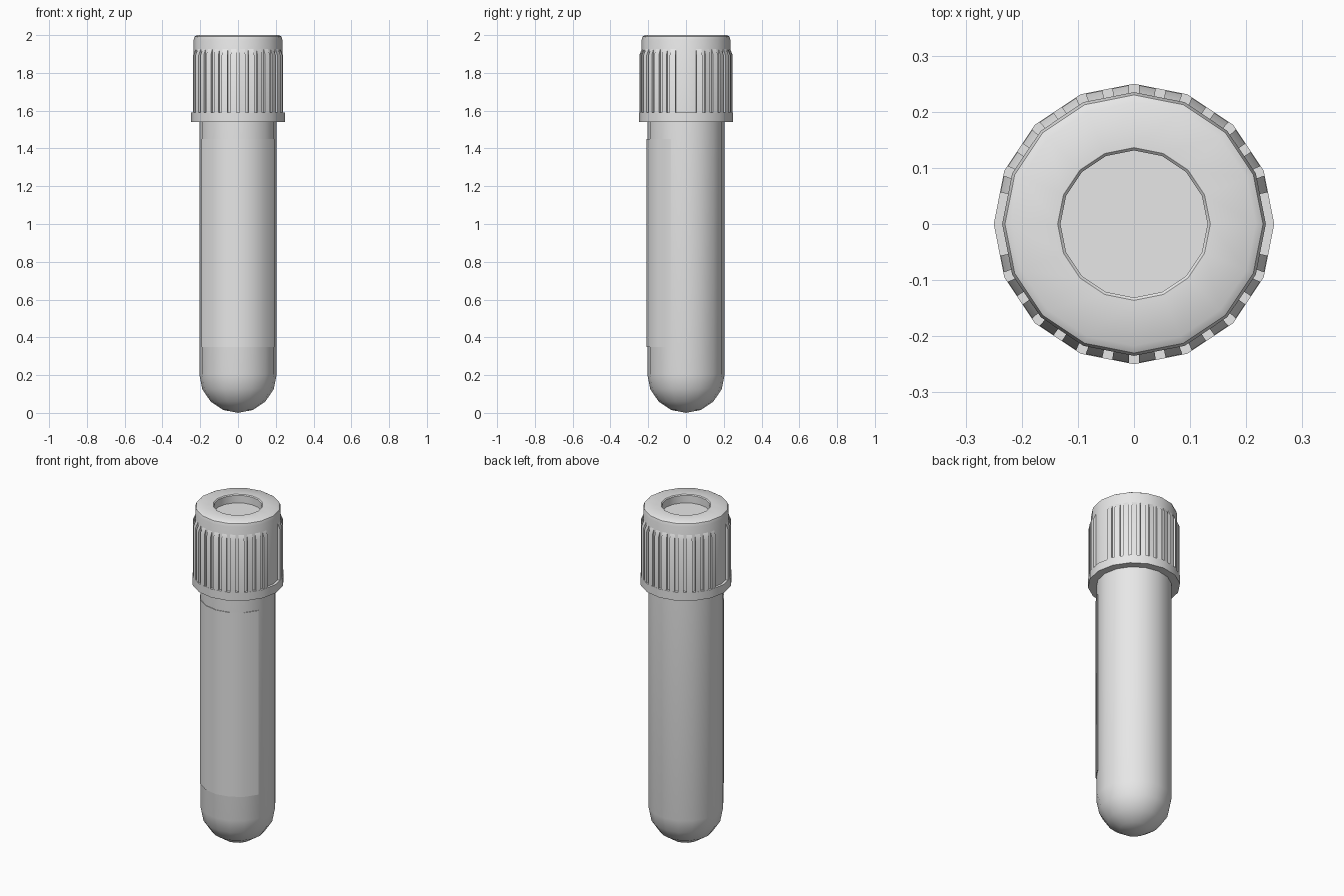
import bpy, bmesh, math
from math import sin, cos, radians

cube = bpy.data.objects.get("Cube")
if cube:
    bpy.data.objects.remove(cube, do_unlink=True)

SIDES = 16
STEP = 360 / SIDES

grey = bpy.data.materials.new("plain grey")
grey.use_nodes = True
grey.diffuse_color = (0.8, 0.8, 0.8, 1)
grey.node_tree.nodes["Principled BSDF"].inputs["Base Color"].default_value = (0.8, 0.8, 0.8, 1)


def finish(name, bm, angle=35):
    bmesh.ops.remove_doubles(bm, verts=bm.verts, dist=1e-5)
    bmesh.ops.recalc_face_normals(bm, faces=bm.faces)
    mesh = bpy.data.meshes.new(name)
    bm.to_mesh(mesh)
    bm.free()
    obj = bpy.data.objects.new(name, mesh)
    bpy.context.collection.objects.link(obj)
    mesh.materials.append(grey)
    bpy.ops.object.select_all(action='DESELECT')
    obj.select_set(True)
    bpy.context.view_layer.objects.active = obj
    bpy.ops.object.shade_smooth_by_angle(angle=radians(angle))
    return obj


def lathe(name, profile):
    """Spin a (radius, z) profile into a sixteen-sided solid."""
    bm = bmesh.new()
    verts = [bm.verts.new((r, 0, z)) for r, z in profile]
    edges = [bm.edges.new(pair) for pair in zip(verts, verts[1:])]
    bmesh.ops.spin(bm, geom=verts + edges, cent=(0, 0, 0), axis=(0, 0, 1),
                   angle=2 * math.pi, steps=SIDES, use_merge=True)
    return finish(name, bm)


def on_ring(radius, degrees, z):
    """Point on the sixteen-sided outline at the given direction."""
    r = radius * cos(radians(STEP / 2)) / cos(radians(degrees % STEP - STEP / 2))
    return (r * cos(radians(degrees)), r * sin(radians(degrees)), z)


# Tube with a rounded bottom
R = 0.205
dome = [(R * sin(radians(a)), R - R * cos(radians(a))) for a in (0, 22.5, 45, 67.5, 90)]
lathe("tube", dome + [(R, 1.56)])

# Label wrapped around the front of the tube
bm = bmesh.new()
loops = []
for i in range(7):
    a = 202.5 + i * STEP + 1e-4
    loops.append([bm.verts.new(on_ring(r, a, z)) for r, z in
                  ((0.203, 0.35), (0.209, 0.35), (0.209, 1.45), (0.203, 1.45))])
for a, b in zip(loops, loops[1:]):
    for k in range(4):
        bm.faces.new((a[k], a[k - 1], b[k - 1], b[k]))
bm.faces.new(loops[0])
bm.faces.new(loops[-1])
finish("label", bm)

# Cap: flange, wall, rounded shoulder and recessed top
lathe("cap", [(0.2, 1.54), (0.25, 1.54), (0.25, 1.59), (0.235, 1.59), (0.235, 1.975),
              (0.23, 1.992), (0.217, 2.0), (0.136, 2.0), (0.131, 1.995),
              (0.131, 1.95), (0, 1.95)])

# Grip ribs, leaving a wide smooth panel on each side
bm = bmesh.new()
HALF = 3.5
for side in (0, 180):
    for i in range(14):
        mid = side + STEP * 0.75 + i * STEP / 2
        ends = [[bm.verts.new(on_ring(r, a, z)) for r, z in
                 ((0.233, 1.588), (0.249, 1.588), (0.249, 1.895), (0.233, 1.932))]
                for a in (mid - HALF, mid + HALF)]
        for k in range(4):
            bm.faces.new((ends[0][k], ends[0][k - 1], ends[1][k - 1], ends[1][k]))
        bm.faces.new(ends[0])
        bm.faces.new(ends[1])
finish("grip_ribs", bm, 25)
